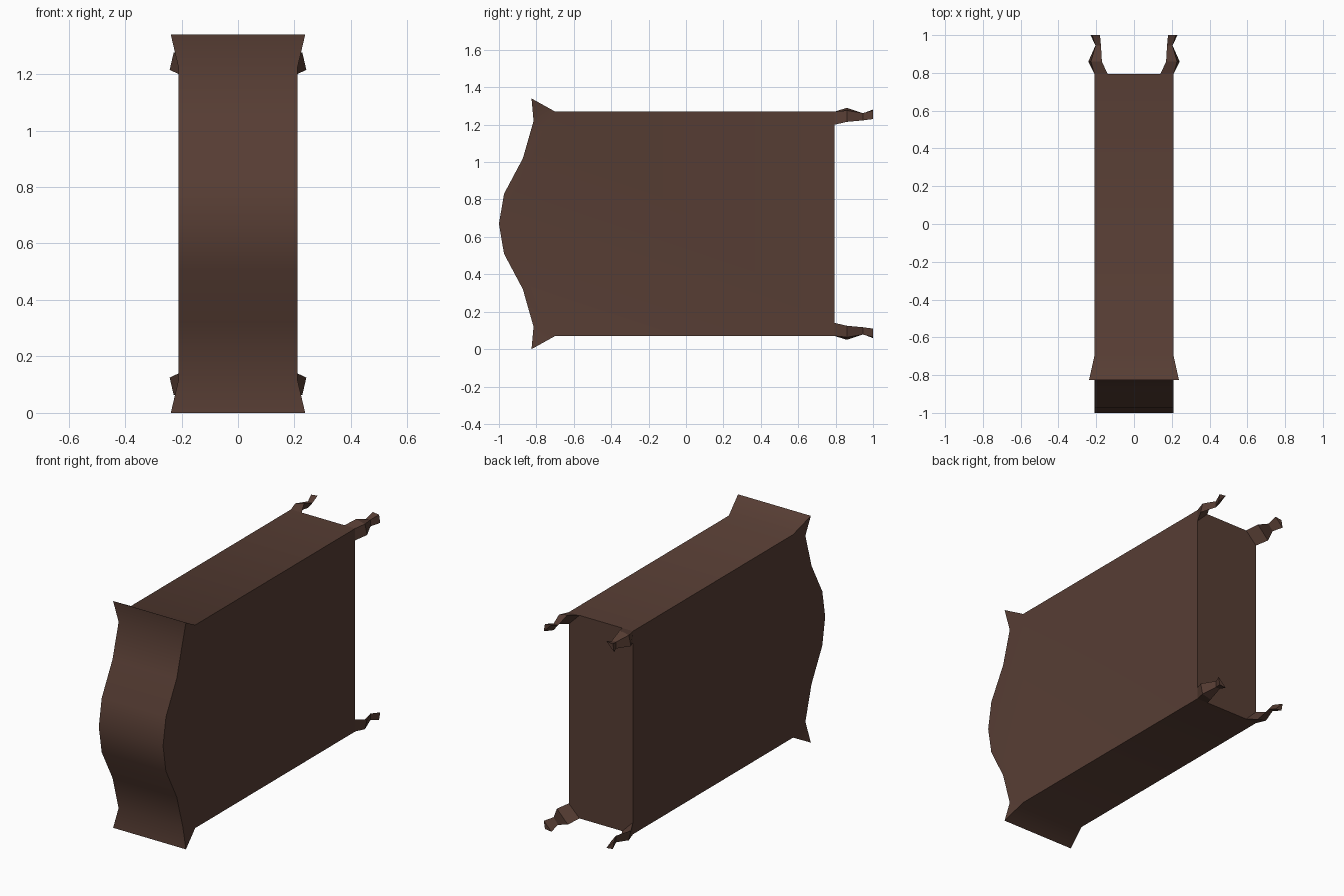
import bpy, bmesh, math

if "Cube" in bpy.data.objects:
    bpy.data.objects.remove(bpy.data.objects["Cube"])

brown = bpy.data.materials.new("dark brown")
brown.diffuse_color = (0.095, 0.047, 0.034, 1)
brown.use_nodes = True
brown.node_tree.nodes["Principled BSDF"].inputs["Base Color"].default_value = brown.diffuse_color

MID_Z = 0.67  # everything is symmetric above and below this height


def finish(bm, name, angle):
    bmesh.ops.recalc_face_normals(bm, faces=bm.faces)
    me = bpy.data.meshes.new(name)
    bm.to_mesh(me)
    bm.free()
    me.materials.append(brown)
    if angle:
        me.shade_smooth()
        me.set_sharp_from_angle(angle=math.radians(angle))
    ob = bpy.data.objects.new(name, me)
    bpy.context.collection.objects.link(ob)
    return ob


# Body: side profile (half width, y, height above middle), upper half from back to front
half = [(0.21, 0.795, 0.60), (0.21, -0.70, 0.60), (0.238, -0.826, 0.67),
        (0.21, -0.815, 0.55), (0.21, -0.872, 0.35), (0.21, -0.973, 0.16)]
profile = ([(w, y, MID_Z + h) for w, y, h in half] + [(0.21, -1.0, MID_Z)]
           + [(w, y, MID_Z - h) for w, y, h in reversed(half)])
bm = bmesh.new()
rings = [[bm.verts.new((s * w, y, z)) for w, y, z in profile] for s in (-1, 1)]
n = len(profile)
for i in range(n):
    j = (i + 1) % n
    bm.faces.new((rings[0][i], rings[0][j], rings[1][j], rings[1][i]))
tips = (2, n - 3)
for ring in rings:
    bm.faces.new([v for i, v in enumerate(ring) if i not in tips])
    for t in tips:  # flared corners
        bm.faces.new((ring[t - 1], ring[t], ring[t + 1]))
finish(bm, "curved_front_body", 40)

# Corner feet: bent triangular bars. Each section is y, then the (x, z)
# offsets from the body corner of the inner, corner and lower points
sections = [
    (0.795, (-0.07, 0.0), (0.0, 0.0), (0.0, -0.07)),
    (0.86, (-0.04, 0.02), (0.018, 0.006), (0.032, -0.055)),
    (0.945, (-0.035, -0.01), (-0.006, -0.008), (-0.006, -0.047)),
    (1.0, (-0.03, 0.011), (0.012, 0.006), (0.02, -0.04)),
]
for sx, side in ((-1, "left"), (1, "right")):
    for sz, level in ((-1, "lower"), (1, "upper")):
        bm = bmesh.new()
        loops = [[bm.verts.new((sx * (0.21 + dx), y, MID_Z + sz * (0.60 + dz)))
                  for dx, dz in pts] for y, *pts in sections]
        for a, b in zip(loops, loops[1:]):
            for i in range(3):
                j = (i + 1) % 3
                bm.faces.new((a[i], a[j], b[j], b[i]))
        bm.faces.new(loops[0])
        bm.faces.new(loops[-1])
        finish(bm, f"{level}_{side}_foot", 0)
